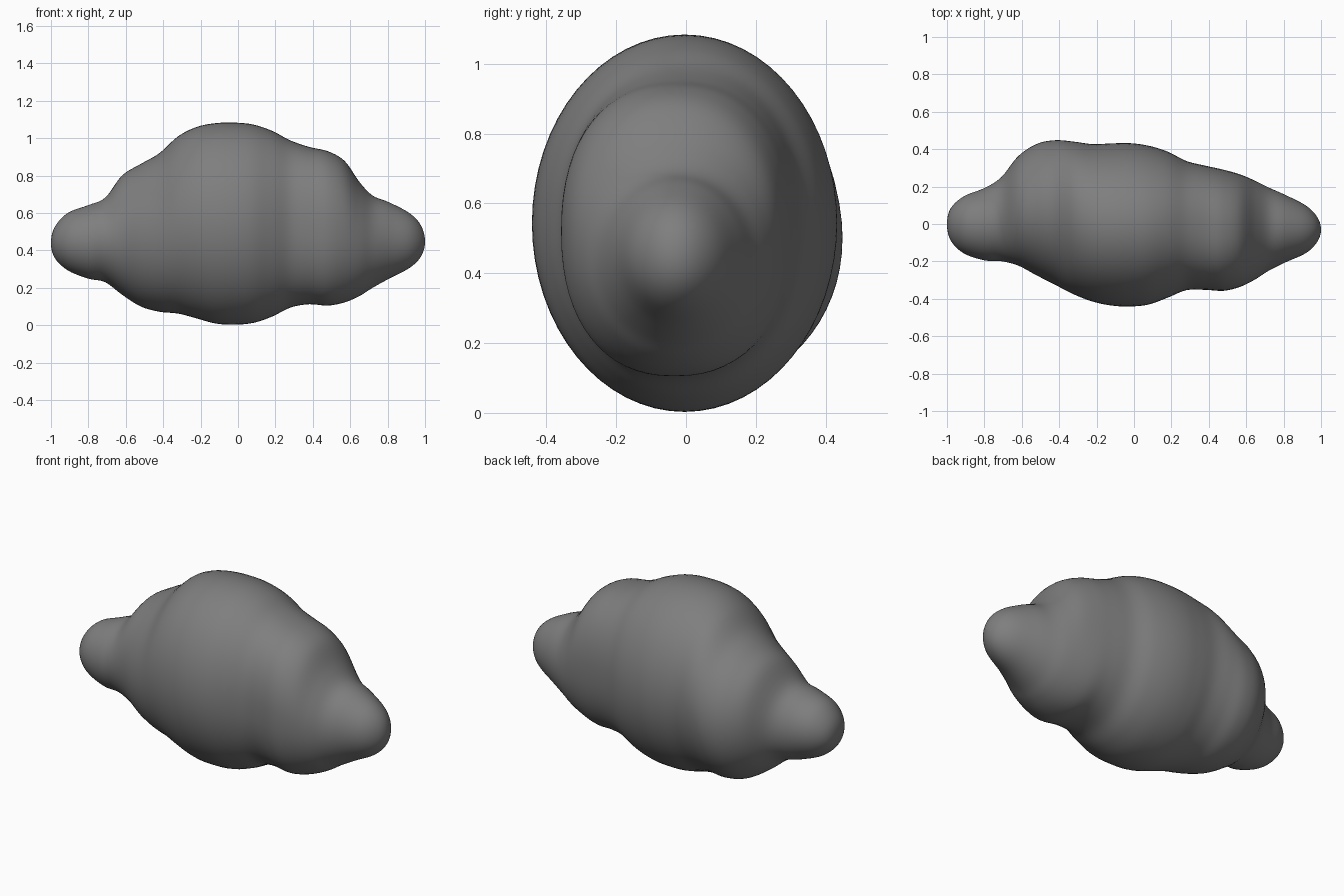
import bpy, bmesh, math

if "Cube" in bpy.data.objects:
    bpy.data.objects.remove(bpy.data.objects["Cube"])

# Cross-sections along the body: x, bottom z, top z, front y, back y
ROWS = [
    (-1.00, .44, .44, .00, .00),
    (-.98, .36, .525, -.088, .084),
    (-.91, .293, .60, -.157, .148),
    (-.80, .249, .642, -.194, .192),
    (-.71, .23, .682, -.199, .25),
    (-.62, .163, .80, -.222, .362),
    (-.52, .1, .862, -.275, .428),
    (-.42, .072, .92, -.326, .448),
    (-.32, .062, 1.01, -.377, .44),
    (-.22, .036, 1.06, -.415, .427),
    (-.12, .009, 1.08, -.436, .431),
    (-.02, .003, 1.083, -.441, .432),
    (.08, .012, 1.073, -.43, .418),
    (.18, .045, 1.04, -.394, .387),
    (.28, .094, .988, -.354, .337),
    (.38, .112, .953, -.352, .312),
    (.48, .105, .93, -.357, .29),
    (.57, .122, .878, -.335, .264),
    (.65, .156, .765, -.295, .23),
    (.72, .2, .693, -.25, .195),
    (.81, .25, .656, -.205, .155),
    (.92, .308, .597, -.155, .098),
    (.98, .37, .53, -.095, .037),
    (1.00, .447, .447, -.03, -.03),
]
STEPS, SIDES = 5, 64


def mirrored_end(row):
    # Continue past a tip so the end closes round
    x, b, t, f, k = row
    return (x, t, b, k, f)


def spline(a, b, c, d, t):
    return [.5 * (2 * q + (r - p) * t + (2 * p - 5 * q + 4 * r - s) * t * t
                  + (3 * q - p - 3 * r + s) * t ** 3)
            for p, q, r, s in zip(a, b, c, d)]


def power(v, e):
    return math.copysign(abs(v) ** e, v)


pts = [mirrored_end(ROWS[1])] + ROWS + [mirrored_end(ROWS[-2])]
sections = []
for i in range(1, len(pts) - 2):
    for s in range(STEPS):
        sections.append(spline(*pts[i - 1:i + 3], s / STEPS))

# Lobed body lofted from rings, slightly squarer at the right lobe
bm = bmesh.new()
rings = []
for x, lo, hi, fr, bk in sections[1:]:
    lobe = math.exp(-((x - .42) / .2) ** 2)
    e = 2 / (2 + .3 * lobe)
    ring = []
    for j in range(SIDES):
        a = 2 * math.pi * j / SIDES
        y = (fr + bk) / 2 + (bk - fr) / 2 * power(math.cos(a), e)
        z = (lo + hi) / 2 + (hi - lo) / 2 * power(math.sin(a), e)
        ring.append(bm.verts.new((x, y, z)))
    rings.append(ring)
for r0, r1 in zip(rings, rings[1:]):
    for j in range(SIDES):
        k = (j + 1) % SIDES
        bm.faces.new((r0[j], r0[k], r1[k], r1[j]))

# Rounded tips
for row, ring in ((ROWS[0], rings[0]), (ROWS[-1], rings[-1])):
    tip = bm.verts.new((row[0], row[3], row[1]))
    for j in range(SIDES):
        bm.faces.new((ring[j], ring[(j + 1) % SIDES], tip))
bmesh.ops.recalc_face_normals(bm, faces=bm.faces)

mesh = bpy.data.meshes.new("lobed_body")
bm.to_mesh(mesh)
bm.free()
mesh.shade_smooth()
body = bpy.data.objects.new("lobed_body", mesh)
bpy.context.collection.objects.link(body)

# Dark grey stone colour
stone = bpy.data.materials.new("dark_grey")
stone.diffuse_color = (.21, .21, .21, 1)
stone.use_nodes = True
stone.node_tree.nodes["Principled BSDF"].inputs["Base Color"].default_value = stone.diffuse_color
mesh.materials.append(stone)
